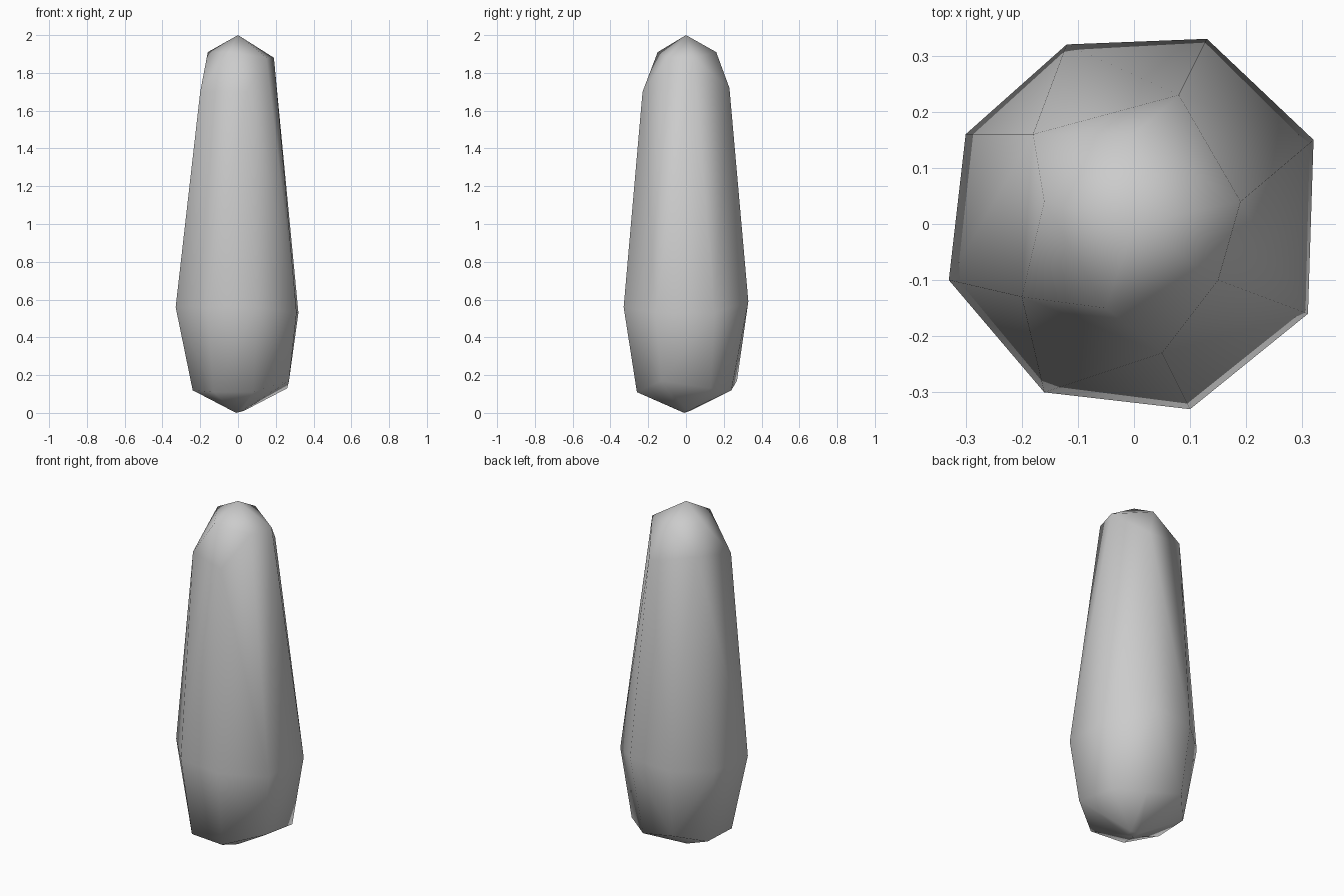
import bpy
import bmesh
import math

cube = bpy.data.objects.get("Cube")
if cube:
    bpy.data.objects.remove(cube, do_unlink=True)


def make_material(name, color):
    material = bpy.data.materials.new(name)
    material.use_nodes = True
    material.diffuse_color = color
    shader = material.node_tree.nodes["Principled BSDF"]
    shader.inputs["Base Color"].default_value = color
    return material


def make_faceted_body(name, levels, material):
    """Wrap a tight skin around the corner points of every level."""
    builder = bmesh.new()
    for level in levels:
        for corner in level:
            builder.verts.new(corner)
    result = bmesh.ops.convex_hull(builder, input=builder.verts[:])
    unused = set(result["geom_interior"]) | set(result["geom_unused"])
    loose = [item for item in unused if isinstance(item, bmesh.types.BMVert)]
    bmesh.ops.delete(builder, geom=loose, context="VERTS")
    bmesh.ops.recalc_face_normals(builder, faces=builder.faces[:])

    mesh = bpy.data.meshes.new(name)
    builder.to_mesh(mesh)
    builder.free()
    mesh.materials.append(material)
    body = bpy.data.objects.new(name, mesh)
    bpy.context.collection.objects.link(body)
    return body


# Blunt foot: a tiny irregular pad
foot = [(-0.02, 0.02, 0.01), (0.03, 0.01, 0.01),
        (0.02, -0.03, 0.01), (-0.01, -0.01, 0)]

# Lower bevel, just above the foot
lower_ring = [(-0.1, 0.27, 0.17), (0.11, 0.24, 0.12),
              (0.26, 0.13, 0.13), (0.27, -0.13, 0.17),
              (0.08, -0.26, 0.11), (-0.13, -0.24, 0.11),
              (-0.24, -0.08, 0.12), (-0.23, 0.13, 0.12)]

# Widest girth
girth_ring = [(-0.12, 0.32, 0.57), (0.13, 0.33, 0.59),
              (0.32, 0.15, 0.53), (0.31, -0.16, 0.53),
              (0.1, -0.33, 0.56), (-0.16, -0.3, 0.56),
              (-0.33, -0.1, 0.56), (-0.3, 0.16, 0.56)]

# Uneven shoulder, crown and peak
shoulder = [(-0.18, 0.16, 1.78), (0.08, 0.23, 1.72),
            (0.05, -0.23, 1.7), (-0.2, -0.13, 1.7)]
crown = [(-0.16, 0.04, 1.91), (0, 0.16, 1.91), (0.19, 0.04, 1.88),
         (0.15, -0.1, 1.88), (-0.05, -0.15, 1.91)]
peak = [(0, 0, 2)]

stone = make_material("stone grey", (0.6, 0.6, 0.6, 1))
body = make_faceted_body(
    "stone_pillar",
    [foot, lower_ring, girth_ring, shoulder, crown, peak],
    stone)

# Soft shading across the facets
bpy.ops.object.select_all(action="DESELECT")
body.select_set(True)
bpy.context.view_layer.objects.active = body
bpy.ops.object.shade_smooth_by_angle(angle=math.radians(60))
